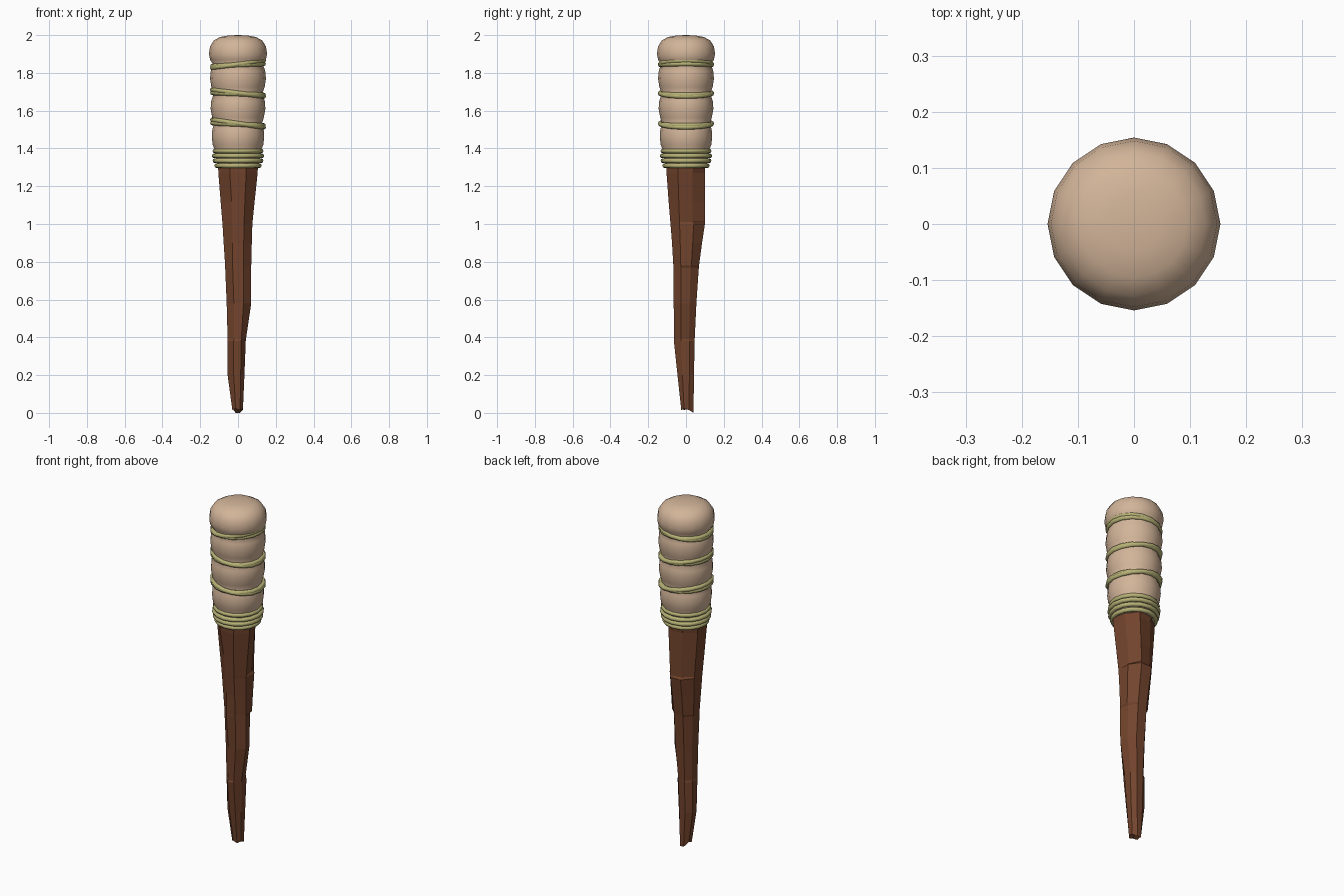
import bpy, bmesh, math

cube = bpy.data.objects.get("Cube")
if cube:
    bpy.data.objects.remove(cube)


def material(name, color):
    mat = bpy.data.materials.new(name)
    mat.use_nodes = True
    mat.diffuse_color = (*color, 1)
    mat.node_tree.nodes["Principled BSDF"].inputs["Base Color"].default_value = (*color, 1)
    return mat


wood = material("brown wood", (0.17, 0.058, 0.026))
cloth = material("beige cloth", (0.65, 0.46, 0.32))
rope = material("straw rope", (0.47, 0.44, 0.18))


def loft(name, rings, bottom, top, mat):
    """Skin a stack of equal rings and close both ends to a centre point."""
    bm = bmesh.new()
    rows = [[bm.verts.new(p) for p in ring] for ring in rings]
    n = len(rows[0])
    low, high = bm.verts.new(bottom), bm.verts.new(top)
    for i in range(n):
        j = (i + 1) % n
        for a, b in zip(rows, rows[1:]):
            bm.faces.new((a[i], a[j], b[j], b[i]))
        bm.faces.new((low, rows[0][j], rows[0][i]))
        bm.faces.new((high, rows[-1][i], rows[-1][j]))
    bmesh.ops.recalc_face_normals(bm, faces=bm.faces)
    mesh = bpy.data.meshes.new(name)
    bm.to_mesh(mesh)
    bm.free()
    mesh.materials.append(mat)
    obj = bpy.data.objects.new(name, mesh)
    bpy.context.collection.objects.link(obj)
    return obj


def shade_smooth(obj, degrees):
    bpy.ops.object.select_all(action="DESELECT")
    obj.select_set(True)
    bpy.context.view_layer.objects.active = obj
    bpy.ops.object.shade_smooth_by_angle(angle=math.radians(degrees))


# Rough octagonal handle: height, then reach to left, right, front and back
levels = [
    (0.015, 0.03, 0.026, 0.025, 0.04),
    (0.2, 0.055, 0.034, 0.045, 0.042),
    (0.38, 0.055, 0.041, 0.064, 0.046),
    (0.39, 0.055, 0.042, 0.064, 0.046),
    (0.58, 0.06, 0.07, 0.065, 0.055),
    (0.77, 0.068, 0.07, 0.067, 0.068),
    (0.78, 0.068, 0.07, 0.067, 0.069),
    (0.9, 0.076, 0.073, 0.074, 0.085),
    (1.0, 0.082, 0.076, 0.082, 0.1),
    (1.01, 0.083, 0.077, 0.083, 0.1),
    (1.12, 0.092, 0.088, 0.092, 0.1),
    (1.27, 0.104, 0.104, 0.103, 0.1),
    (1.38, 0.108, 0.108, 0.108, 0.105),
]
# Splintered corners: corner number, lower and upper height, inward scale
chips = [(0, 1.005, 1.3, 0.84), (0, 0.385, 0.775, 0.86), (5, 0.89, 1.15, 0.9),
         (5, 0.385, 0.6, 0.88), (2, 1.005, 1.3, 0.87), (3, 0.385, 0.775, 0.9)]
rings = []
for z, left, right, front, back in levels:
    ring = []
    for k in range(8):
        a = math.radians(22.5 + 45 * k)
        x = math.cos(a) / math.cos(math.pi / 8)
        y = math.sin(a) / math.cos(math.pi / 8)
        s = 1
        for corner, low, high, scale in chips:
            if corner == k and low < z < high:
                s = scale
        # ragged broken tip
        dz = (-0.015 if k in (1, 2) else 0.008 * (k % 2)) if z < 0.1 else 0
        ring.append((x * s * (right if x > 0 else left),
                     y * s * (back if y > 0 else front), z + dz))
    rings.append(ring)
loft("wooden_handle", rings, (0, 0.005, 0.03), (0, 0, 1.38), wood)

# Padded cloth head, pinched where the rope goes round
profile = [
    (0.108, 1.3), (0.118, 1.35), (0.122, 1.39), (0.134, 1.42), (0.139, 1.46),
    (0.136, 1.5), (0.126, 1.53), (0.137, 1.565), (0.145, 1.61), (0.142, 1.65),
    (0.129, 1.69), (0.141, 1.725), (0.148, 1.77), (0.144, 1.81), (0.132, 1.845),
    (0.148, 1.87), (0.154, 1.9), (0.148, 1.94), (0.128, 1.972), (0.095, 1.99),
    (0.05, 1.998),
]
rings = [[(r * math.cos(i * math.pi / 8), r * math.sin(i * math.pi / 8), z)
          for i in range(16)] for r, z in profile]
head = loft("cloth_head", rings, (0, 0, 1.3), (0, 0, 2), cloth)
shade_smooth(head, 60)


def rope_ring(name, z, radius, rise=0):
    bpy.ops.mesh.primitive_torus_add(
        major_radius=radius, minor_radius=0.0125, major_segments=16, minor_segments=8,
        location=(0, 0, z), rotation=(0, -math.atan2(rise, 2 * radius), 0))
    ring = bpy.context.object
    ring.name = name
    ring.data.materials.append(rope)
    shade_smooth(ring, 60)


# Pairs of tilted rope loops crossing each other
for i, (z, rise) in enumerate([(1.846, 0.04), (1.693, -0.035), (1.532, -0.04)]):
    rope_ring(f"rope_loop_{i}_steep", z, 0.137, rise)
    rope_ring(f"rope_loop_{i}_flat", z - 0.004, 0.135, rise * 0.3)

# Tight binding at the bottom of the cloth
for i, radius in enumerate([0.113, 0.122, 0.126, 0.122]):
    rope_ring(f"rope_binding_{i}", 1.309 + 0.026 * i, radius)
